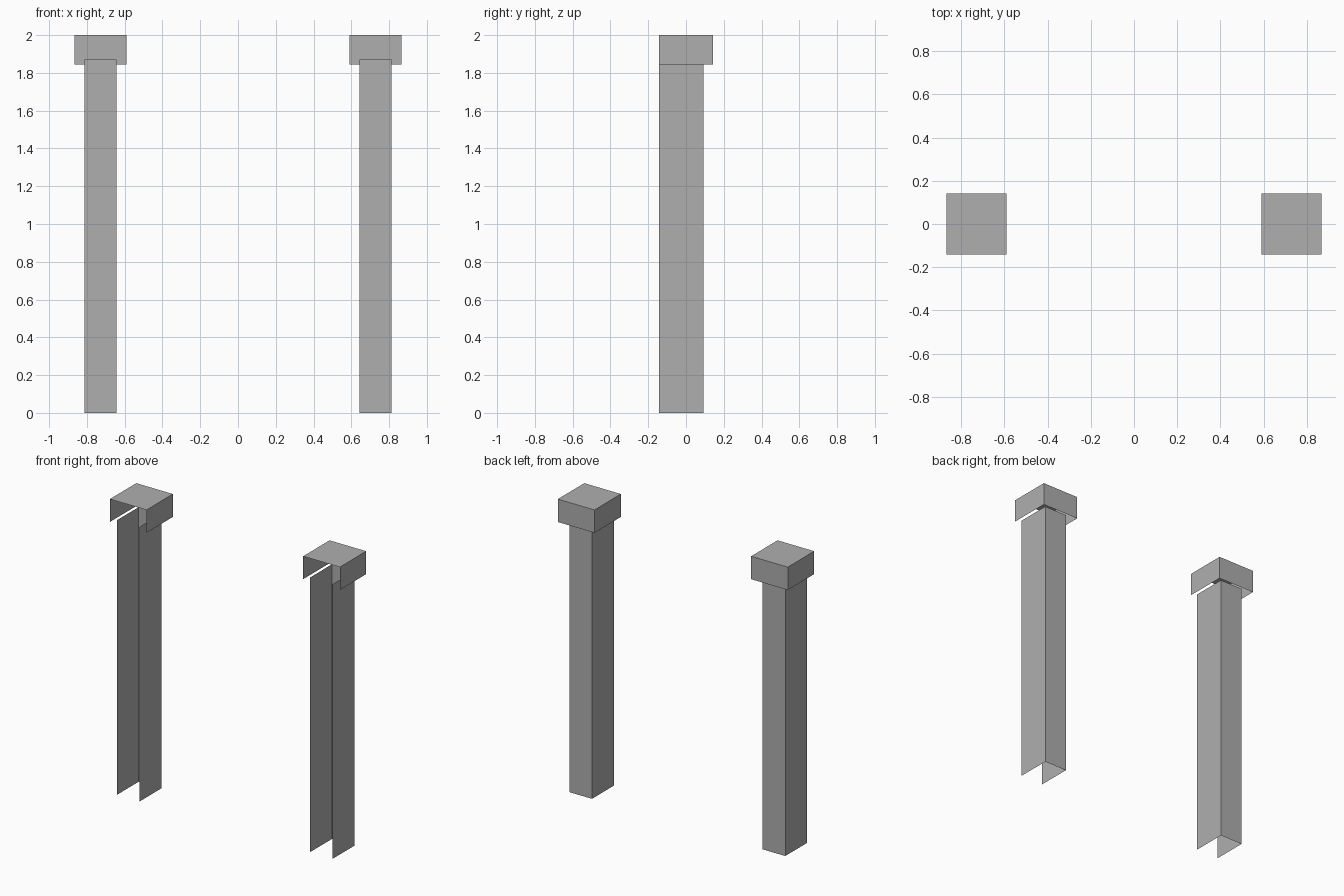
import bpy, bmesh

if "Cube" in bpy.data.objects:
    bpy.data.objects.remove(bpy.data.objects["Cube"])

stone = bpy.data.materials.new("plain grey")
stone.diffuse_color = (0.43, 0.43, 0.43, 1)
stone.use_nodes = True
stone.node_tree.nodes["Principled BSDF"].inputs["Base Color"].default_value = stone.diffuse_color


def open_box(name, x0, x1, y0, y1, z0, z1, open_top):
    """Thin shell without front or bottom (and optionally without top)."""
    bm = bmesh.new()
    bmesh.ops.create_cube(bm, size=1)
    for v in bm.verts:
        v.co.x = x1 if v.co.x > 0 else x0
        v.co.y = y1 if v.co.y > 0 else y0
        v.co.z = z1 if v.co.z > 0 else z0
    bm.normal_update()
    gone = [f for f in bm.faces if f.normal.y < -0.5 or f.normal.z < -0.5
            or (open_top and f.normal.z > 0.5)]
    bmesh.ops.delete(bm, geom=gone, context='FACES')
    mesh = bpy.data.meshes.new(name)
    bm.to_mesh(mesh)
    bm.free()
    mesh.materials.append(stone)
    obj = bpy.data.objects.new(name, mesh)
    bpy.context.collection.objects.link(obj)


# A pair of half pillars, open towards the front, each with a square cap
for side, cx in (("left", -0.728), ("right", 0.728)):
    open_box(side + "_shaft", cx - 0.085, cx + 0.085, -0.142, 0.093, 0, 1.87, True)
    open_box(side + "_cap", cx - 0.138, cx + 0.138, -0.142, 0.142, 1.844, 2, False)
